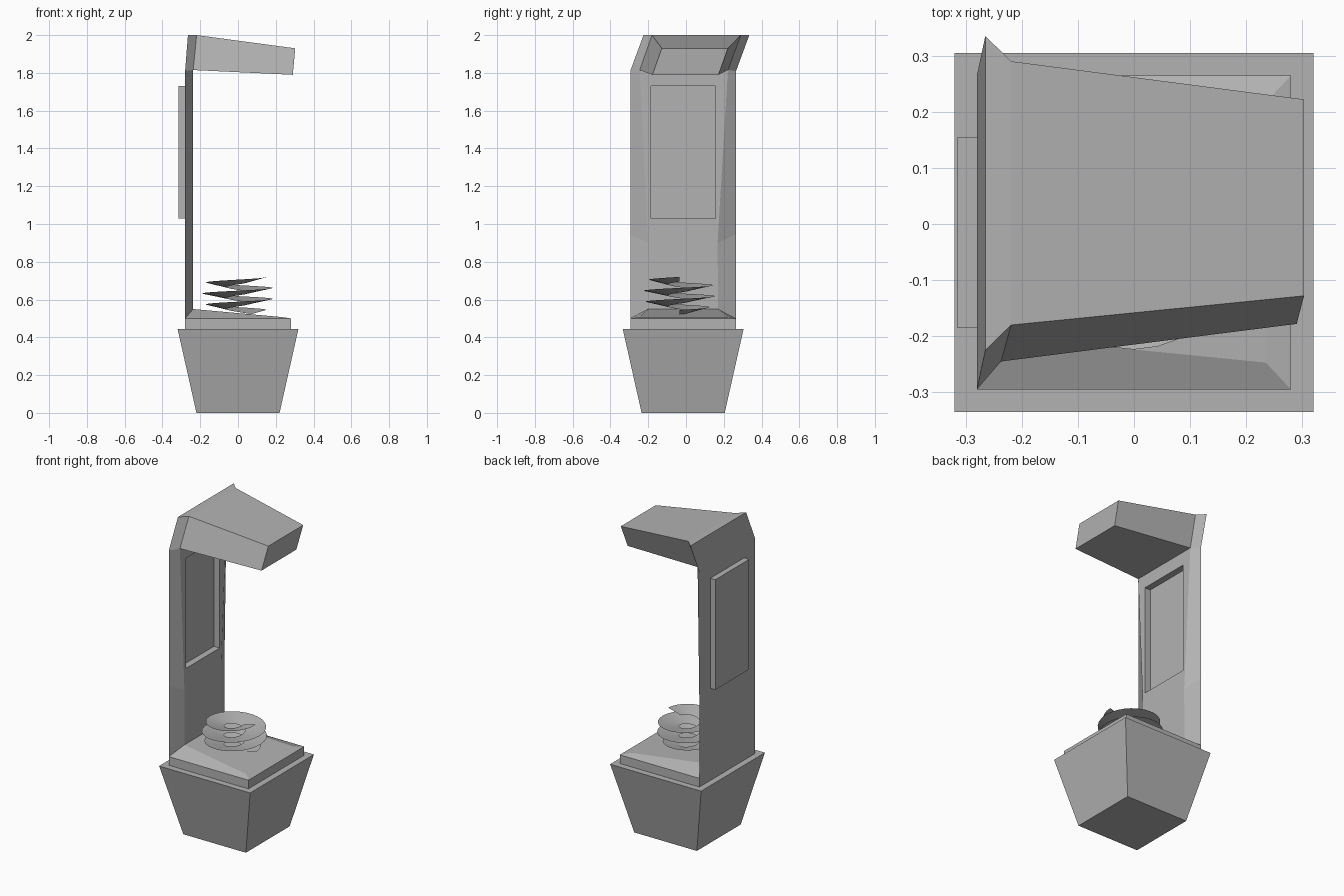
import bpy, bmesh, math

if "Cube" in bpy.data.objects:
    bpy.data.objects.remove(bpy.data.objects["Cube"], do_unlink=True)

grey = bpy.data.materials.new("plain_grey")
grey.use_nodes = True
GREY = (0.45, 0.45, 0.45, 1)
grey.diffuse_color = GREY
grey.node_tree.nodes["Principled BSDF"].inputs["Base Color"].default_value = GREY

CY = -0.015  # the base is centred slightly forward


def finish(name, bm, recalc=True):
    if recalc:
        bmesh.ops.recalc_face_normals(bm, faces=bm.faces)
    mesh = bpy.data.meshes.new(name)
    bm.to_mesh(mesh)
    bm.free()
    mesh.materials.append(grey)
    obj = bpy.data.objects.new(name, mesh)
    bpy.context.collection.objects.link(obj)
    return obj


def loft(rings):
    """Closed solid through a series of four-cornered rings."""
    bm = bmesh.new()
    loops = [[bm.verts.new(p) for p in ring] for ring in rings]
    for a, b in zip(loops, loops[1:]):
        for i in range(4):
            j = (i + 1) % 4
            bm.faces.new((a[i], a[j], b[j], b[i]))
    bm.faces.new(loops[0][::-1])
    bm.faces.new(loops[-1])
    bmesh.ops.recalc_face_normals(bm, faces=bm.faces)
    return bm


def square(h, z):
    return [(-h, CY - h, z), (h, CY - h, z), (h, CY + h, z), (-h, CY + h, z)]


# Tapered base and the plinth with its sloping raised top
finish("tapered_base", loft([square(0.22, 0), square(0.32, 0.445)]))
raised = [(-0.24, -0.20, 0.55), (0.235, -0.247, 0.507),
          (0.235, 0.217, 0.507), (-0.24, 0.17, 0.55)]
finish("plinth", loft([square(0.28, 0.44), square(0.28, 0.5), raised]))


# Back column: outer edge and narrower inner edge at each level
def column_ring(xo, yo, zo, xi, yi, zi):
    return [(xo, yo[0], zo), (xo, yo[1], zo), (xi, yi[1], zi), (xi, yi[0], zi)]


OUT = (-0.295, 0.265)
LOW_IN = (-0.245, 0.222)
TOP_IN = (-0.18, 0.29)
bm = loft([
    column_ring(-0.28, OUT, 0.5, -0.237, (-0.20, 0.17), 0.55),
    column_ring(-0.28, OUT, 0.945, -0.237, (-0.20, 0.167), 0.9),
    column_ring(-0.28, OUT, 1.81, -0.237, LOW_IN, 1.815),
    column_ring(-0.265, (-0.225, 0.335), 2.0, -0.219, TOP_IN, 2.0),
])

# Recessed window on the inner face of the column
WIN_Y, WIN_Z = (-0.185, 0.155), (1.03, 1.73)
inner = [f for f in bm.faces if f.normal.x > 0.95
         and 1.2 < f.calc_center_median().z < 1.5][0]
bmesh.ops.inset_individual(bm, faces=[inner], thickness=0.03)
mid = inner.calc_center_median()
for v in inner.verts:
    v.co.y = WIN_Y[v.co.y > mid.y]
    v.co.z = WIN_Z[v.co.z > mid.z]
pocket = bmesh.ops.extrude_discrete_faces(bm, faces=[inner])["faces"][0]
for v in pocket.verts:
    v.co.x = -0.278
finish("back_column", bm, False)


# Panel standing out behind the column
def panel_ring(x):
    (a, b), (c, d) = WIN_Y, WIN_Z
    return [(x, a, c), (x, b, c), (x, b, d), (x, a, d)]


finish("rear_panel", loft([panel_ring(-0.315), panel_ring(-0.279)]))


# Overhanging hood, leaning to the back and tapering to its end
def hood_ring(xl, yl, zl, xt, yt, zt):
    return [(xl, yl[0], zl), (xl, yl[1], zl), (xt, yt[1], zt), (xt, yt[0], zt)]


finish("hood", loft([
    hood_ring(-0.237, LOW_IN, 1.815, -0.219, TOP_IN, 2.0),
    hood_ring(0.29, (-0.178, 0.172), 1.79, 0.303, (-0.128, 0.222), 1.93),
]))

# Spiral blade, dished towards its axis and widest in the middle
TURNS, STEPS = 3, 28
bm = bmesh.new()
previous = None
for i in range(TURNS * STEPS + 1):
    t = i / (TURNS * STEPS)
    angle = math.tau * TURNS * t
    c, s = math.cos(angle), math.sin(angle)
    z = 0.545 + 0.175 * t
    outer = 0.15 + 0.04 * math.sin(math.pi * t)
    pair = [bm.verts.new((r * c, CY - 0.02 + r * s, h))
            for r, h in ((0.06, z - 0.025), (outer, z))]
    if previous:
        bm.faces.new((previous[0], previous[1], pair[1], pair[0]))
    previous = pair
blade = finish("spiral_blade", bm, False)
bpy.context.view_layer.objects.active = blade
blade.select_set(True)
bpy.ops.object.shade_smooth_by_angle(angle=math.radians(40))
